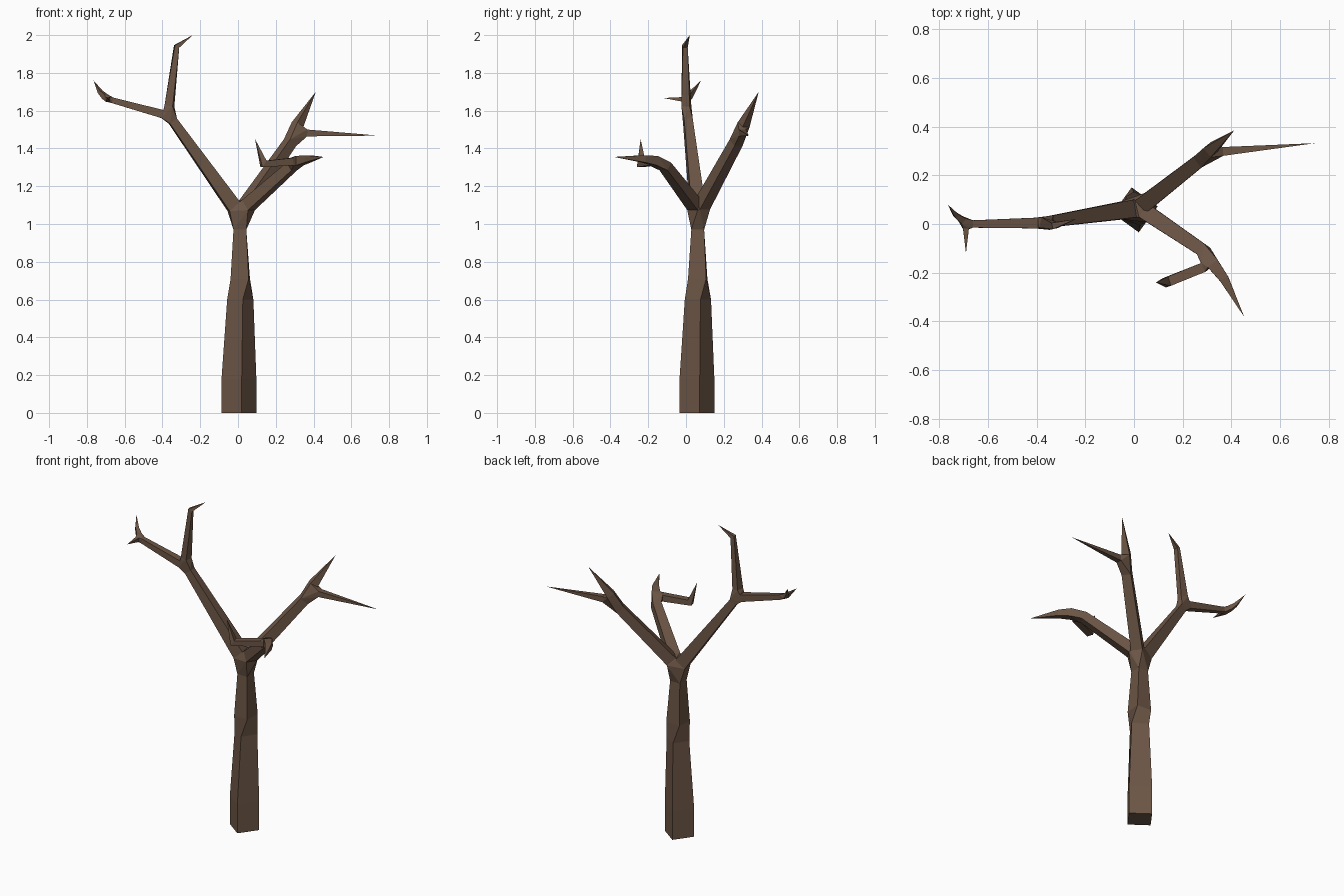
import bpy, bmesh, math
from mathutils import Vector

cube = bpy.data.objects.get("Cube")
if cube:
    bpy.data.objects.remove(cube)

# One bark colour
bark = bpy.data.materials.new("brown bark")
bark.use_nodes = True
BROWN = (0.15, 0.092, 0.06, 1)
bark.diffuse_color = BROWN
shader = bark.node_tree.nodes["Principled BSDF"]
shader.inputs["Base Color"].default_value = BROWN
shader.inputs["Roughness"].default_value = 0.9


def finish(name, bm):
    bmesh.ops.recalc_face_normals(bm, faces=bm.faces)
    mesh = bpy.data.meshes.new(name)
    bm.to_mesh(mesh)
    bm.free()
    mesh.materials.append(bark)
    obj = bpy.data.objects.new(name, mesh)
    bpy.context.collection.objects.link(obj)


def square(center, direction, half, turn=0):
    """Four corners of a square section across the given direction."""
    d = direction.normalized()
    side = d.cross(Vector((0, 0, 1)))
    side = side.normalized() if side.length > 0.02 else Vector((1, 0, 0))
    other = side.cross(d)
    r = half * math.sqrt(2)
    corners = []
    for k in range(4):
        a = math.radians(turn + 45 + 90 * k)
        corners.append(center + side * r * math.cos(a) + other * r * math.sin(a))
    return corners


def limb(name, stations, cap=False):
    """Square tube through (x, y, z, half width, turn); zero width makes a tip."""
    pts = [Vector(s[:3]) for s in stations]
    bm = bmesh.new()
    rings = []
    for i, s in enumerate(stations):
        before = (pts[i] - pts[i - 1]).normalized() if i else Vector()
        after = (pts[i + 1] - pts[i]).normalized() if i + 1 < len(pts) else Vector()
        turn = s[4] if len(s) > 4 else 0
        corners = square(pts[i], before + after, s[3], turn) if s[3] else [pts[i]]
        rings.append([bm.verts.new(c) for c in corners])
    for a, b in zip(rings, rings[1:]):
        for k in range(4):
            n = (k + 1) % 4
            if len(b) == 1:
                bm.faces.new((a[k], a[n], b[0]))
            else:
                bm.faces.new((a[k], a[n], b[n], b[k]))
    if cap:
        bm.faces.new(rings[0])
    first = [v.co.copy() for v in rings[0]]
    last = [v.co.copy() for v in rings[-1]]
    finish(name, bm)
    return first, last


def knot(name, *rings):
    """Faceted joint wrapped around the ends of the limbs that meet."""
    bm = bmesh.new()
    for ring in rings:
        for co in ring:
            bm.verts.new(co)
    result = bmesh.ops.convex_hull(bm, input=bm.verts[:])
    spare = [g for g in result["geom_interior"] if isinstance(g, bmesh.types.BMVert)]
    bmesh.ops.delete(bm, geom=spare, context="VERTS")
    finish(name, bm)


# Trunk, twisting as it narrows
trunk = limb("trunk", [
    (0.005, 0.058, 0, 0.066, 36), (0.005, 0.058, 0.18, 0.066, 36),
    (0.012, 0.063, 0.6, 0.05, 34), (0.012, 0.062, 0.71, 0.048, 4),
    (0.01, 0.062, 0.97, 0.034, 0)], cap=True)

# Main limbs
right_limb = limb("right_limb", [(-0.02, 0.06, 1.09, 0.037), (-0.345, 0.01, 1.545, 0.023)])
back_limb = limb("back_limb", [(0.045, 0.085, 1.1, 0.034), (0.275, 0.265, 1.43, 0.027)])
front_limb = limb("front_limb", [(0.055, 0.045, 1.1, 0.033), (0.285, -0.11, 1.305, 0.026)])
knot("crotch", trunk[1], right_limb[0], back_limb[0], front_limb[0])

# Branches of the right limb
upper = limb("right_upper_branch", [
    (-0.363, 0.002, 1.625, 0.022), (-0.325, -0.006, 1.94, 0.013), (-0.24, 0.02, 2.0, 0)])
outer = limb("right_outer_branch", [
    (-0.4, 0.004, 1.582, 0.022), (-0.665, 0.0, 1.655, 0.015)])
knot("right_fork", right_limb[1], upper[0], outer[0])
twig_up = limb("right_rear_twig", [
    (-0.705, 0.016, 1.675, 0.014), (-0.73, 0.035, 1.7, 0.01), (-0.765, 0.08, 1.76, 0)])
twig_front = limb("right_front_twig", [
    (-0.69, -0.02, 1.66, 0.012), (-0.69, -0.12, 1.667, 0)])
knot("right_twig_fork", outer[1], twig_up[0], twig_front[0])

# Branches of the back limb
spike = limb("back_upper_branch", [(0.315, 0.305, 1.525, 0.024), (0.412, 0.385, 1.7, 0)])
spur = limb("back_outer_branch", [(0.365, 0.298, 1.482, 0.018), (0.745, 0.332, 1.468, 0)])
knot("back_fork", back_limb[1], spike[0], spur[0])

# Branches of the front limb
claw = limb("front_outer_branch", [
    (0.325, -0.165, 1.335, 0.025), (0.37, -0.225, 1.345, 0.019), (0.453, -0.382, 1.355, 0)])
hook = limb("front_inner_branch", [
    (0.285, -0.178, 1.33, 0.02), (0.135, -0.238, 1.318, 0.02), (0.09, -0.24, 1.45, 0)])
knot("front_fork", front_limb[1], claw[0], hook[0])
